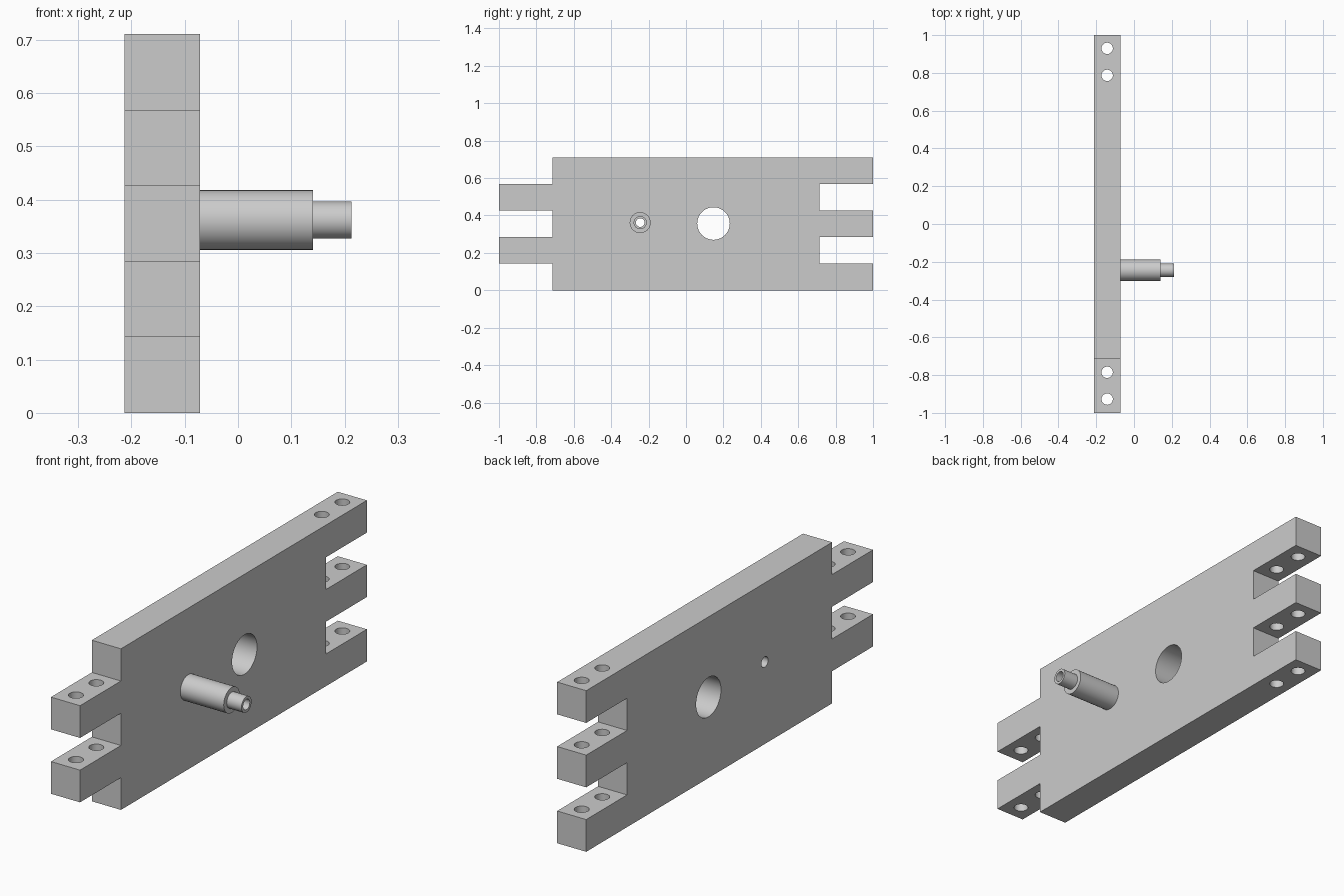
import bpy, bmesh, math
from mathutils import Matrix, Vector

if "Cube" in bpy.data.objects:
    bpy.data.objects.remove(bpy.data.objects["Cube"], do_unlink=True)

grey = bpy.data.materials.new("plain_grey")
grey.use_nodes = True
grey.diffuse_color = (0.6, 0.6, 0.6, 1)
grey.node_tree.nodes["Principled BSDF"].inputs["Base Color"].default_value = (0.6, 0.6, 0.6, 1)

X0, X1 = -0.213, -0.071      # plate thickness
MID = (X0 + X1) / 2
HEIGHT, SHOULDER = 0.711, 0.715
STEP = HEIGHT / 5            # finger height
PEG_Y, PEG_Z, BORE = -0.245, 0.362, 0.023


def make(name, bm):
    bmesh.ops.recalc_face_normals(bm, faces=bm.faces[:])
    mesh = bpy.data.meshes.new(name)
    bm.to_mesh(mesh)
    bm.free()
    mesh.materials.append(grey)
    obj = bpy.data.objects.new(name, mesh)
    bpy.context.collection.objects.link(obj)
    return obj


def activate(obj):
    bpy.ops.object.select_all(action="DESELECT")
    obj.select_set(True)
    bpy.context.view_layer.objects.active = obj


def drill(obj, centre, radius, length, axis):
    """Cut a round hole along the X or Z axis."""
    bm = bmesh.new()
    turn = Matrix.Rotation(math.pi / 2, 4, "Y") if axis == "X" else Matrix()
    bmesh.ops.create_cone(bm, cap_ends=True, segments=48, radius1=radius, radius2=radius,
                          depth=length, matrix=Matrix.Translation(centre) @ turn)
    cutter = make("hole_cutter", bm)
    cutter.hide_render = True
    activate(obj)
    mod = obj.modifiers.new("hole", "BOOLEAN")
    mod.operation, mod.solver, mod.object = "DIFFERENCE", "EXACT", cutter
    bpy.ops.object.modifier_apply(modifier=mod.name)
    bpy.data.objects.remove(cutter, do_unlink=True)


# Plate outline with interlocking fingers: two at the front, three at the back
outline = []
for i in range(5):
    y = 1 if i % 2 == 0 else SHOULDER
    outline += [(y, i * STEP), (y, (i + 1) * STEP)]
for i in reversed(range(5)):
    y = -1 if i % 2 else -SHOULDER
    outline += [(y, (i + 1) * STEP), (y, i * STEP)]

bm = bmesh.new()
face = bm.faces.new([bm.verts.new((X0, y, z)) for y, z in outline])
side = bmesh.ops.extrude_face_region(bm, geom=[face])
bmesh.ops.translate(bm, vec=Vector((X1 - X0, 0, 0)),
                    verts=[v for v in side["geom"] if isinstance(v, bmesh.types.BMVert)])
plate = make("finger_plate", bm)

# Large window, peg bore and pin holes through the fingers
drill(plate, (MID, 0.147, 0.357), 0.087, 0.4, "X")
drill(plate, (MID, PEG_Y, PEG_Z), BORE, 0.4, "X")
for y in (-0.927, -0.785, 0.787, 0.93):
    drill(plate, (MID, y, HEIGHT / 2), 0.03, 1, "Z")

# Stepped hollow peg, turned around its own axis
profile = [(X1, 0.056), (0.141, 0.056), (0.141, 0.035),
           (0.213, 0.035), (0.213, BORE), (X1, BORE)]
bm = bmesh.new()
ring = [bm.verts.new((x, PEG_Y, PEG_Z + r)) for x, r in profile]
edges = [bm.edges.new(pair) for pair in zip(ring, ring[1:])]
bmesh.ops.spin(bm, geom=ring + edges, cent=(0, PEG_Y, PEG_Z), axis=(1, 0, 0),
               angle=math.tau, steps=48)
bmesh.ops.remove_doubles(bm, verts=bm.verts[:], dist=0.0001)
peg = make("stepped_peg", bm)

for obj in (plate, peg):
    activate(obj)
    bpy.ops.object.shade_smooth_by_angle(angle=math.radians(30))
